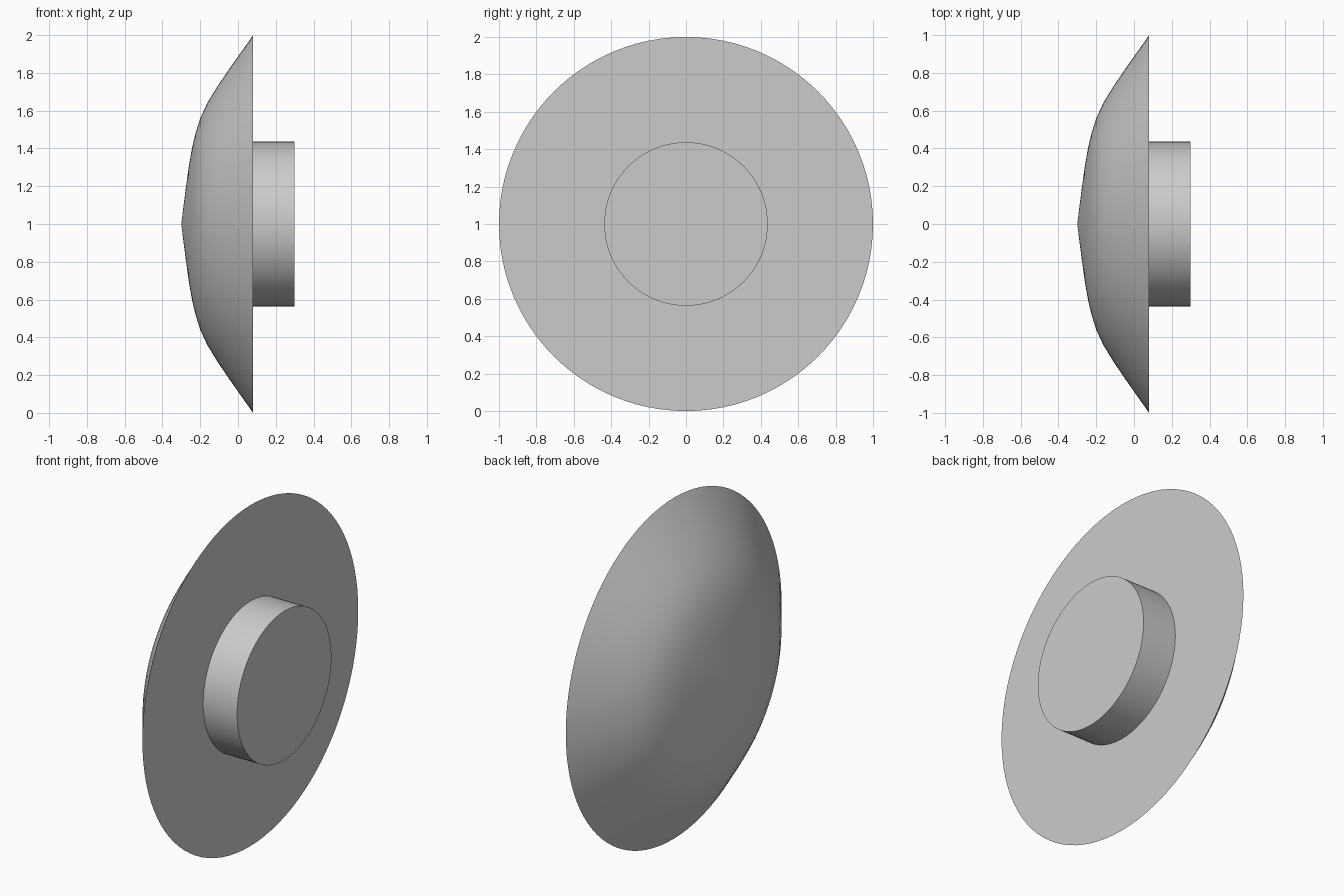
import bpy, bmesh, math
from mathutils import Matrix

cube = bpy.data.objects.get("Cube")
if cube:
    bpy.data.objects.remove(cube, do_unlink=True)

SIDES = 96
CENTRE_Z = 1.0

grey = bpy.data.materials.new("plain grey")
grey.use_nodes = True
colour = (0.6, 0.6, 0.6, 1.0)
grey.diffuse_color = colour
grey.node_tree.nodes["Principled BSDF"].inputs["Base Color"].default_value = colour


def lathe(name, profile):
    """Revolve (x, radius) points about the horizontal x axis."""
    bm = bmesh.new()
    verts = [bm.verts.new((x, 0, r)) for x, r in profile]
    edges = [bm.edges.new(pair) for pair in zip(verts, verts[1:])]
    bmesh.ops.spin(bm, geom=verts + edges, cent=(0, 0, 0), axis=(1, 0, 0),
                   angle=math.tau, steps=SIDES, use_merge=False)
    bmesh.ops.remove_doubles(bm, verts=bm.verts, dist=0.0001)
    # Close any open rims with flat discs
    rims = [e for e in bm.edges if e.is_boundary]
    bmesh.ops.holes_fill(bm, edges=rims, sides=0)
    bmesh.ops.recalc_face_normals(bm, faces=bm.faces)
    mesh = bpy.data.meshes.new(name)
    bm.to_mesh(mesh)
    bm.free()
    mesh.materials.append(grey)
    mesh.transform(Matrix.Translation((0, 0, CENTRE_Z)))
    obj = bpy.data.objects.new(name, mesh)
    bpy.context.collection.objects.link(obj)
    bpy.ops.object.select_all(action='DESELECT')
    obj.select_set(True)
    bpy.context.view_layer.objects.active = obj
    bpy.ops.object.shade_smooth_by_angle(angle=math.radians(30))
    return obj


# Domed head with a shallow point and a flat back
lathe("domed_head", [
    (-0.30, 0), (-0.288, 0.1), (-0.275, 0.2), (-0.261, 0.3), (-0.244, 0.4),
    (-0.225, 0.48), (-0.20, 0.56), (-0.163, 0.64), (-0.108, 0.73),
    (-0.04, 0.83), (0.08, 1.0)])

# Short round stub on the flat back
lathe("mounting_stub", [(0.08, 0.437), (0.30, 0.437)])
